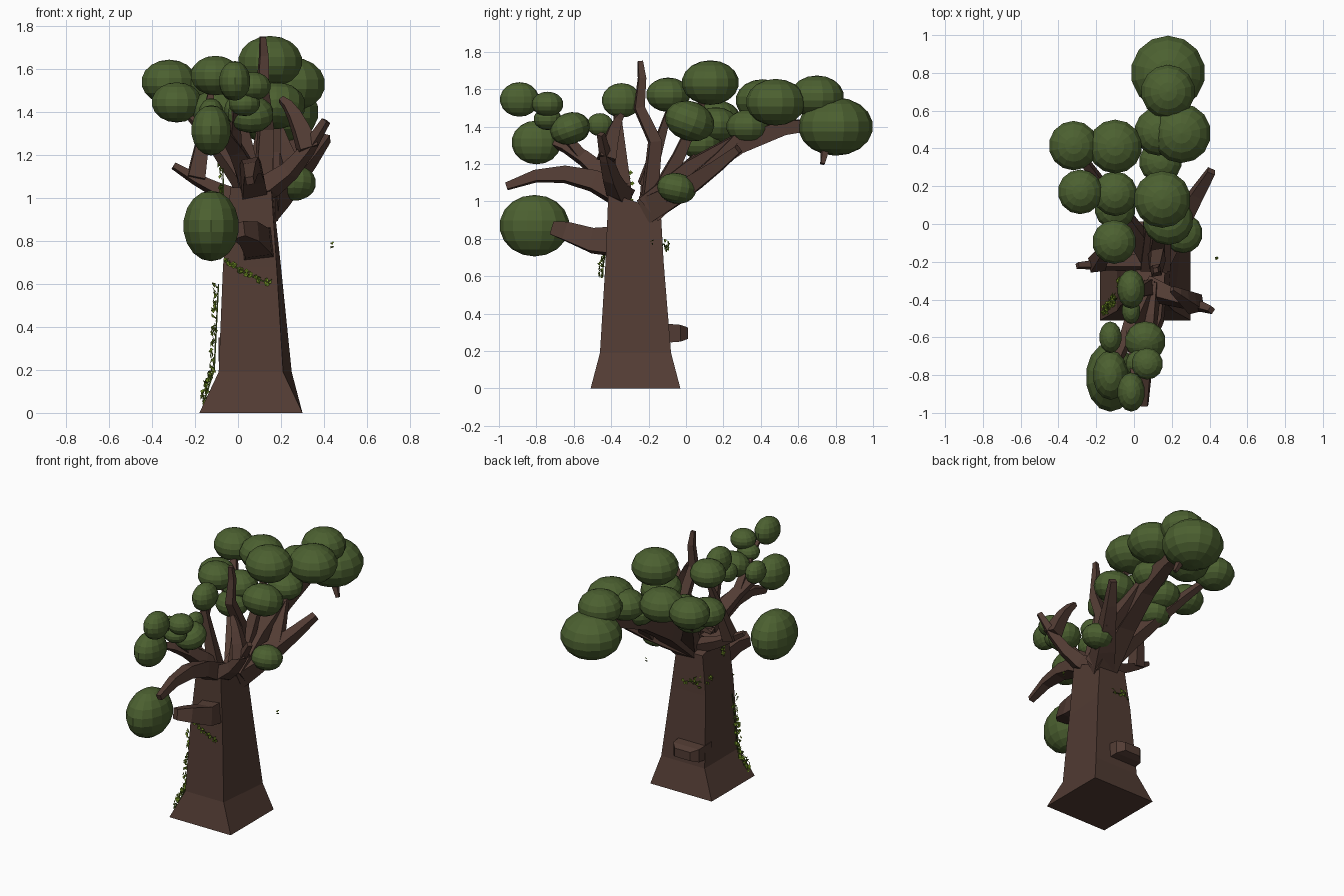
import bpy, bmesh, math, random
from mathutils import Vector, Euler, Matrix

if "Cube" in bpy.data.objects:
    bpy.data.objects.remove(bpy.data.objects["Cube"])

random.seed(4)


def material(name, rgb):
    m = bpy.data.materials.new(name)
    m.diffuse_color = (*rgb, 1)
    m.use_nodes = True
    m.node_tree.nodes["Principled BSDF"].inputs["Base Color"].default_value = m.diffuse_color
    return m


BARK = material("brown bark", (0.085, 0.045, 0.034))
FOLIAGE = material("dark green foliage", (0.072, 0.118, 0.03))
IVY = material("bright ivy leaf", (0.17, 0.28, 0.02))
STEM = material("ivy stem", (0.045, 0.075, 0.012))


def finish(name, bm, mat):
    bmesh.ops.recalc_face_normals(bm, faces=bm.faces)
    me = bpy.data.meshes.new(name)
    bm.to_mesh(me)
    bm.free()
    me.materials.append(mat)
    bpy.context.collection.objects.link(bpy.data.objects.new(name, me))


def loft(name, rings, mat):
    """Skin a list of closed rings and cap both ends."""
    bm = bmesh.new()
    vs = [[bm.verts.new(p) for p in r] for r in rings]
    n = len(vs[0])
    for a, b in zip(vs, vs[1:]):
        for i in range(n):
            j = (i + 1) % n
            bm.faces.new((a[i], a[j], b[j], b[i]))
    bm.faces.new(vs[0])
    bm.faces.new(vs[-1])
    finish(name, bm, mat)


def limb(name, path, r0, r1, mat=BARK, sides=4):
    """Tapered limb along a path; returns the path for forks."""
    pts = [Vector(p) for p in path]
    last = len(pts) - 1
    ref = Vector((1, 0.2, 0.1))
    rings = []
    for i, p in enumerate(pts):
        t = (pts[min(i + 1, last)] - pts[max(i - 1, 0)]).normalized()
        ref = (ref - t * ref.dot(t)).normalized()
        side = t.cross(ref)
        r = 1.25 * (r0 + (r1 - r0) * i / last)
        angles = [math.tau * (k + 0.5) / sides for k in range(sides)]
        rings.append([p + r * (math.cos(a) * ref + math.sin(a) * side) for a in angles])
    loft(name, rings, mat)
    return pts


def branch(name, start, tip, bend, r):
    """Limb that sags or arches by 'bend' at its middle."""
    a, b = Vector(start), Vector(tip)
    path = [a.lerp(b, t) + Vector((0, 0, bend * 4 * t * (1 - t))) for t in (0, 0.25, 0.5, 0.75, 1)]
    return limb(name, path, r, r * 0.3)


# trunk: flared square rings (left, right, front, back, height, slope to the back)
loft("trunk", [[(l, f, z), (r, f, z), (r + s, b, z - d), (l, b, z - d)] for l, r, f, b, z, s, d in [
    (-.18, .30, -.51, -.03, 0, 0, 0),
    (-.09, .21, -.46, -.08, .19, .04, 0),
    (-.07, .18, -.43, -.12, .68, .02, 0),
    (-.035, .155, -.415, -.135, 1.05, .015, .1)]], BARK)

# knot low on the back, thick stub at the front
loft("back_knot", [[(.02 + sx * w, y, .295 + sz * h) for sx, sz in ((-1, -1), (1, -1), (1, 1), (-1, 1))]
                   for y, w, h in ((-.16, .11, .055), (-.03, .1, .045), (.012, .06, .03))], BARK)
limb("front_stub", [(.09, -.36, .785), (.09, -.5, .79), (.05, -.63, .835), (0, -.7, .85)], .085, .04)

# branches grow from two hubs on the trunk top, or fork from the middle of another
FRONT, BACK = (.07, -.34, 1.03), (.11, -.2, .96)
limb("tall_bare_branch", [BACK, (.13, -.165, 1.32), (.115, -.25, 1.5), (.12, -.235, 1.66), (.115, -.245, 1.75)],
     .045, .015)
branch("long_front_branch", FRONT, (.055, -.96, 1.08), .09, .07)
upper = branch("front_upper_branch", FRONT, (-.1, -.75, 1.33), .05, .06)
branch("front_twig", upper[2], (0, -.87, 1.54), .03, .03)
branch("front_rising_branch", FRONT, (-.015, -.37, 1.52), 0, .05)
right = branch("right_branch", FRONT, (.41, -.455, 1.36), -.07, .06)
branch("right_fork", right[3], (.2, -.345, 1.46), .04, .05)
left = branch("left_branch", BACK, (-.3, -.22, 1.15), -.02, .05)
branch("left_rising_fork", left[3], (-.12, -.08, 1.52), 0, .045)
main = branch("main_back_limb", BACK, (.18, .77, 1.42), .12, .09)
branch("far_tip", main[4], (.27, .73, 1.2), 0, .04)
back = branch("back_right_limb", BACK, (.41, .28, 1.28), -.02, .08)
branch("back_right_fork", back[2], (.16, .33, 1.42), -.02, .05)
crown = branch("back_left_limb", BACK, (-.31, .4, 1.52), .02, .06)
branch("crown_fork", crown[2], (-.28, .17, 1.44), 0, .035)
branch("crown_riser", BACK, (.15, .12, 1.62), -.05, .055)
branch("side_twig", BACK, (.27, -.05, 1.07), -.02, .04)


def clump(name, x, y, z, r, tilt=0):
    """Flattened foliage ball; those at the front left are narrow and taller."""
    narrow = x < 0 and y < -.3
    scale = Vector((.71, 1, .88) if narrow else (1, 1, .78)) * r
    bm = bmesh.new()
    bmesh.ops.create_uvsphere(bm, u_segments=14, v_segments=9, radius=1,
                              matrix=Matrix.LocRotScale(Vector((x, y, z)), Euler((tilt, 0, 0)), scale))
    finish(name, bm, FOLIAGE)


# foliage clumps: centre and radius
for i, c in enumerate([
        (.18, .8, 1.4, .2), (.18, .7, 1.56, .145), (.25, .48, 1.53, .16), (.13, .49, 1.51, .13),
        (-.1, .41, 1.54, .145), (-.32, .415, 1.54, .133), (-.285, .17, 1.445, .12),
        (.15, .13, 1.635, .153), (-.1, .16, 1.41, .12), (-.1, .08, 1.31, .11),
        (-.105, -.095, 1.57, .118), (.14, .33, 1.4, .115)]):
    clump(f"crown_clump_{i + 1}", *c)
for i, c in enumerate([
        (-.015, -.345, 1.54, .105), (-.015, -.46, 1.41, .07), (.07, -.74, 1.52, .085),
        (.03, -.74, 1.44, .075), (-.015, -.89, 1.545, .105), (-.125, -.6, 1.39, .085),
        (-.125, -.8, 1.315, .133), (-.125, -.81, .87, .187)]):
    clump(f"front_clump_{i + 1}", *c)
clump("tilted_crown_clump", .18, .02, 1.43, .135, -.35)
clump("tilted_side_clump", .26, -.05, 1.07, .105, -.2)
clump("tilted_front_clump", .06, -.62, 1.39, .108, .35)


def ivy(name, path, normal, count, size, spread):
    """Thin stem with small folded leaves scattered along it."""
    n = Vector(normal)
    pts = limb(name + "_stem", path, .004, .003, STEM, 3)
    bm = bmesh.new()
    for k in range(count):
        t = (k + random.random()) / count * (len(pts) - 1)
        j = min(int(t), len(pts) - 2)
        off = Vector([random.uniform(-spread, spread) for _ in range(3)])
        off += n * (random.uniform(0, .02) - off.dot(n))
        turn = Euler([random.uniform(-.7, .7) for _ in range(3)]).to_matrix()
        m = turn @ n.to_track_quat('Z', 'Y').to_matrix() @ Matrix.Rotation(random.uniform(0, 6), 3, 'Z')
        q = [bm.verts.new(pts[j].lerp(pts[j + 1], t - j) + off + m @ Vector(p) * size)
             for p in ((0, -1, 0), (.8, -.2, .3), (0, 1, 0), (-.8, -.2, .3))]
        bm.faces.new((q[0], q[1], q[2]))
        bm.faces.new((q[0], q[2], q[3]))
    finish(name + "_leaves", bm, IVY)


# ivy strands around the trunk
ivy("left_ivy", [(-.155, -.46, .06), (-.11, -.42, .2), (-.09, -.39, .6)], (-1, 0, 0), 75, .017, .022)
ivy("front_ivy", [(-.06, -.435, .71), (.03, -.445, .65), (.15, -.445, .6)], (0, -1, 0), 26, .014, .015)
ivy("back_ivy", [(-.07, -.2, .78), (-.02, -.115, .77), (.08, -.112, .75)], (0, 1, 0), 22, .014, .03)
ivy("upper_left_ivy", [(-.065, -.31, .9), (-.07, -.31, 1.14)], (-1, 0, 0), 24, .015, .025)
ivy("stray_ivy", [(.43, -.18, .77), (.445, -.18, .775)], (0, 0, 1), 2, .01, .004)
